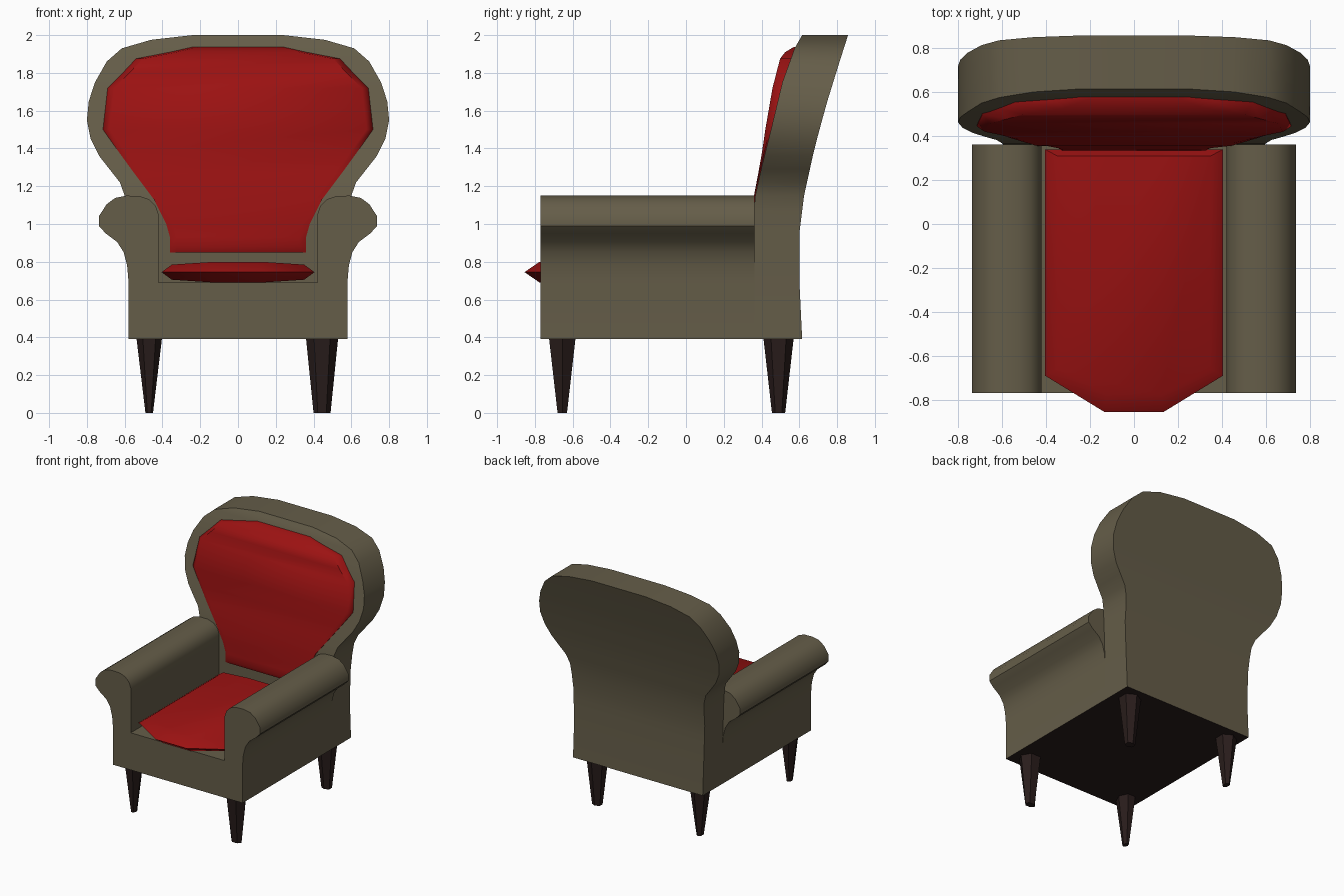
import bpy, bmesh
from math import radians, cos, sin, pi

if "Cube" in bpy.data.objects:
    bpy.data.objects.remove(bpy.data.objects["Cube"])


def material(name, rgb):
    m = bpy.data.materials.new(name)
    m.diffuse_color = (*rgb, 1)
    m.use_nodes = True
    m.node_tree.nodes["Principled BSDF"].inputs["Base Color"].default_value = m.diffuse_color
    return m


FABRIC = material("olive fabric", (0.13, 0.11, 0.066))
RED = material("red fabric", (0.33, 0.006, 0.006))
WOOD = material("dark wood", (0.022, 0.012, 0.011))


def loft(name, rings, mat, angle=35, dark_base=False):
    """Skin a list of equal-length point rings and cap both ends."""
    bm = bmesh.new()
    loops = [[bm.verts.new(p) for p in r] for r in rings]
    n = len(loops[0])
    for a, b in zip(loops, loops[1:]):
        for i in range(n):
            j = (i + 1) % n
            bm.faces.new((a[i], a[j], b[j], b[i]))
    bm.faces.new(loops[0][::-1])
    bm.faces.new(loops[-1])
    bmesh.ops.recalc_face_normals(bm, faces=bm.faces)
    bm.normal_update()
    if dark_base:
        for f in bm.faces:
            if f.normal.z < -0.9 and f.calc_center_median().z < 0.4:
                f.material_index = 1
    me = bpy.data.meshes.new(name)
    bm.to_mesh(me)
    bm.free()
    me.materials.append(mat)
    me.materials.append(WOOD)
    ob = bpy.data.objects.new(name, me)
    bpy.context.collection.objects.link(ob)
    bpy.ops.object.select_all(action='DESELECT')
    ob.select_set(True)
    bpy.context.view_layer.objects.active = ob
    bpy.ops.object.shade_smooth_by_angle(angle=radians(angle))
    return ob


def interp(table, z):
    for (z0, y0), (z1, y1) in zip(table, table[1:]):
        if z <= z1:
            return y0 + (y1 - y0) * max(0, (z - z0) / (z1 - z0))
    return table[-1][1]


# Base and rolled arms: one U-shaped section run front to back
half = [(0.42, 0.69), (0.42, 1.05), (0.435, 1.095), (0.47, 1.13), (0.52, 1.148),
        (0.59, 1.15), (0.65, 1.138), (0.695, 1.105), (0.737, 1.04), (0.737, 0.99),
        (0.70, 0.95), (0.64, 0.905), (0.605, 0.85), (0.587, 0.78), (0.58, 0.70),
        (0.58, 0.39)]
section = half + [(-x, z) for x, z in reversed(half)]
loft("base_and_arms", [[(x, y, z) for x, z in section] for y in (-0.77, 0.362)],
     FABRIC, dark_base=True)

# Backrest: flared outline, leaning backwards
FRONT = [(0.39, 0.36), (1.12, 0.36), (1.3, 0.40), (1.5, 0.45), (1.75, 0.51),
         (1.93, 0.575), (2.0, 0.615)]
REAR = [(0.39, 0.615), (0.7, 0.60), (0.95, 0.60), (1.15, 0.625), (1.4, 0.68),
        (1.63, 0.742), (1.85, 0.81), (2.0, 0.858)]
outline = [(0.39, 0.58), (0.70, 0.58), (0.85, 0.585), (0.95, 0.588), (1.07, 0.592),
           (1.15, 0.60), (1.22, 0.625), (1.29, 0.68), (1.36, 0.735), (1.45, 0.78),
           (1.55, 0.80), (1.65, 0.79), (1.75, 0.757), (1.86, 0.695), (1.93, 0.615),
           (1.975, 0.46), (2.0, 0.24)]
loft("backrest", [[(-w, interp(FRONT, z), z), (w, interp(FRONT, z), z),
                   (w, interp(REAR, z), z), (-w, interp(REAR, z), z)]
                  for z, w in outline], FABRIC, dark_base=True)

# Back cushion: raised pad following the backrest
PAD = [(0.85, 0.35), (0.88, 0.333), (1.15, 0.36), (1.35, 0.398), (1.5, 0.42),
       (1.72, 0.458), (1.875, 0.498), (1.91, 0.525), (1.937, 0.57)]
pad_outline = [(0.85, 0.36), (0.88, 0.36), (0.93, 0.36), (1.0, 0.38), (1.13, 0.445),
               (1.27, 0.55), (1.38, 0.63), (1.5, 0.715), (1.72, 0.69), (1.80, 0.61),
               (1.875, 0.54), (1.91, 0.36), (1.937, 0.24)]
rings = []
for z, w in pad_outline:
    f, p = interp(FRONT, z), interp(PAD, z)
    v = w - 0.035
    rings.append([(-w, f + 0.02, z), (-w, f - 0.006, z), (-v, p, z),
                  (v, p, z), (w, f - 0.006, z), (w, f + 0.02, z)])
loft("back_cushion", rings, RED, 50)

# Seat cushion: bevelled pad with a pointed front
rim = [(0.405, 0.34), (0.405, -0.69), (0.135, -0.855)]
face = [(0.35, 0.31), (0.35, -0.66), (0.125, -0.775)]


def seat_ring(pts, sign):
    x3, y0 = pts[2][0], pts[0][1]
    right = [(x3, y0)] + pts
    full = right + [(-x, y) for x, y in reversed(right)]
    return [(x, y, 0.745 + sign * (0.04 if abs(x) > 0.3 else 0.055)) for x, y in full]


loft("seat_cushion", [seat_ring(face, -1), seat_ring(rim, 0), seat_ring(face, 1)],
     RED, 50)


# Tapered six-sided legs
def leg(name, x, y, top, bottom, turn):
    rings = []
    for (wx, wy), z in ((bottom, 0), (top, 0.395)):
        pts = [(cos(turn + i * pi / 3), sin(turn + i * pi / 3)) for i in range(6)]
        mx, my = max(p[0] for p in pts), max(p[1] for p in pts)
        rings.append([(x + p[0] / mx * wx / 2, y + p[1] / my * wy / 2, z) for p in pts])
    loft(name, rings, WOOD, 20)


leg("front_right_leg", 0.445, -0.655, (0.17, 0.14), (0.09, 0.05), 0)
leg("front_left_leg", -0.47, -0.655, (0.135, 0.14), (0.04, 0.05), 0)
leg("back_right_leg", 0.45, 0.49, (0.145, 0.16), (0.07, 0.07), pi / 6)
leg("back_left_leg", -0.47, 0.49, (0.135, 0.16), (0.04, 0.07), pi / 6)
